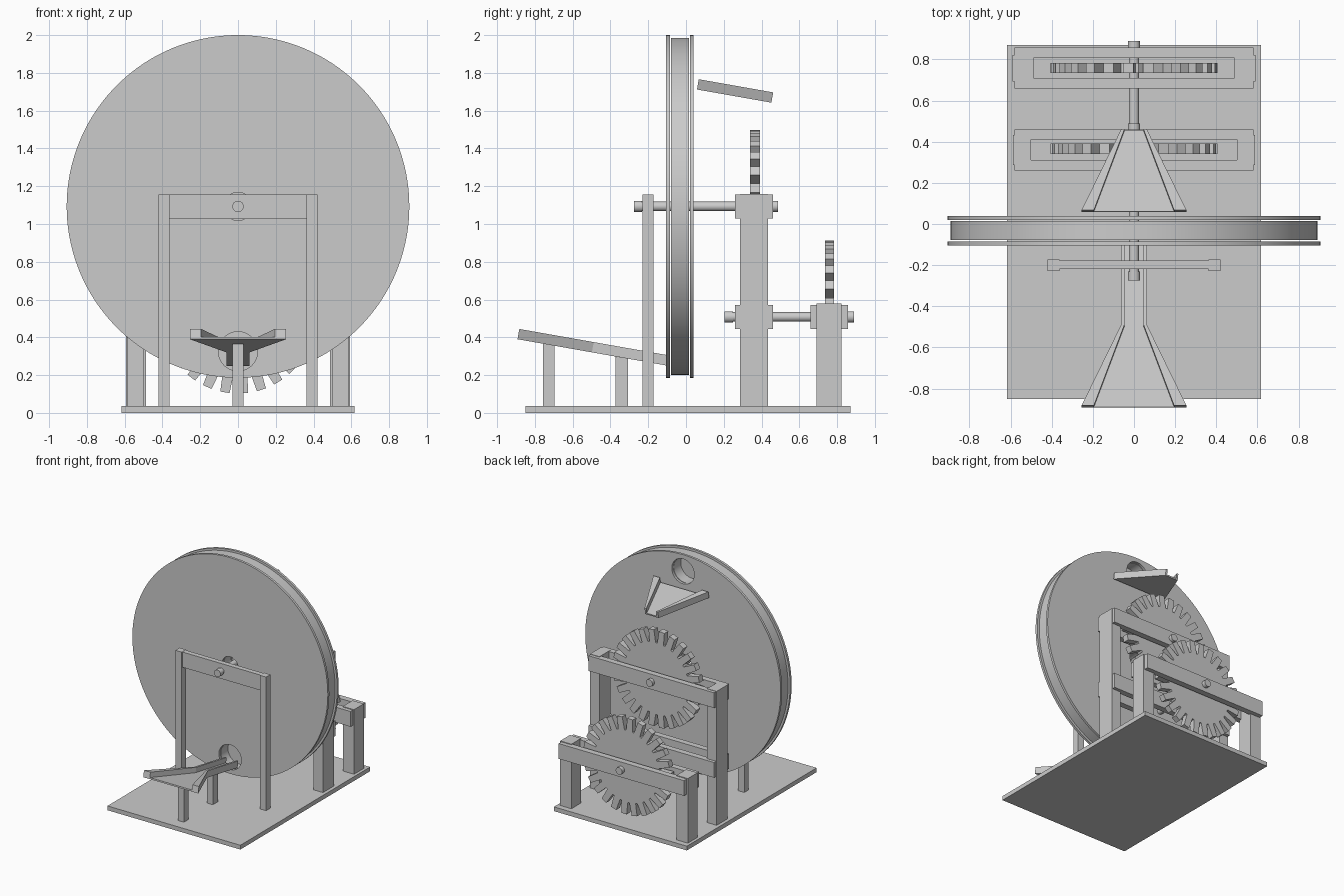
import bpy, bmesh, math
from mathutils import Vector, Matrix

if "Cube" in bpy.data.objects:
    bpy.data.objects.remove(bpy.data.objects["Cube"])

grey = bpy.data.materials.new("plain grey")
grey.diffuse_color = (0.6, 0.6, 0.6, 1)
grey.use_nodes = True
grey.node_tree.nodes["Principled BSDF"].inputs["Base Color"].default_value = grey.diffuse_color


def finish(ob, smooth=False):
    ob.data.materials.clear()
    ob.data.materials.append(grey)
    if smooth:
        bpy.ops.object.select_all(action='DESELECT')
        ob.select_set(True)
        bpy.context.view_layer.objects.active = ob
        bpy.ops.object.shade_smooth_by_angle(angle=math.radians(30))
    return ob


def prism(name, pts, vec, matrix=Matrix()):
    """Extrude a flat polygon along a vector."""
    bm = bmesh.new()
    face = bm.faces.new([bm.verts.new(p) for p in pts])
    ext = bmesh.ops.extrude_face_region(bm, geom=[face], use_keep_orig=True)
    verts = [g for g in ext["geom"] if isinstance(g, bmesh.types.BMVert)]
    bmesh.ops.translate(bm, verts=verts, vec=Vector(vec))
    bmesh.ops.recalc_face_normals(bm, faces=bm.faces)
    me = bpy.data.meshes.new(name)
    bm.to_mesh(me)
    bm.free()
    ob = bpy.data.objects.new(name, me)
    ob.matrix_world = matrix
    bpy.context.collection.objects.link(ob)
    return finish(ob)


def box(name, x0, x1, y0, y1, z0, z1):
    return prism(name, [(x0, y0, z0), (x1, y0, z0), (x1, y1, z0), (x0, y1, z0)], (0, 0, z1 - z0))


def circle(r, cz=0, n=96):
    return [(r * math.cos(2 * math.pi * i / n), cz + r * math.sin(2 * math.pi * i / n)) for i in range(n)]


def plate(name, loops, y0, y1, z):
    """Upright plate from an outline and holes, given in the x-z plane."""
    cu = bpy.data.curves.new(name, 'CURVE')
    cu.dimensions = '2D'
    cu.fill_mode = 'BOTH'
    cu.extrude = (y1 - y0) / 2
    for pts in loops:
        sp = cu.splines.new('POLY')
        sp.points.add(len(pts) - 1)
        for p, (a, b) in zip(sp.points, pts):
            p.co = (a, b, 0, 1)
        sp.use_cyclic_u = True
    ob = bpy.data.objects.new(name, cu)
    ob.location = (0, (y0 + y1) / 2, z)
    ob.rotation_euler = (math.pi / 2, 0, 0)
    bpy.context.collection.objects.link(ob)
    bpy.ops.object.select_all(action='DESELECT')
    ob.select_set(True)
    bpy.context.view_layer.objects.active = ob
    bpy.ops.object.convert(target='MESH')
    return finish(bpy.context.view_layer.objects.active, True)


def rod(name, r, y0, y1, z):
    bpy.ops.mesh.primitive_cylinder_add(vertices=32, radius=r, depth=y1 - y0,
                                        location=(0, (y0 + y1) / 2, z), rotation=(math.pi / 2, 0, 0))
    ob = bpy.context.object
    ob.name = name
    return finish(ob, True)


def gear(name, y0, y1, z, offset, teeth=26, root=0.30, tip=0.405):
    pts = []
    for i in range(teeth):
        a = offset + 2 * math.pi * i / teeth
        for r, w in ((root, -0.029), (tip, -0.025), (tip, 0.025), (root, 0.029)):
            pts.append((r * math.cos(a) - w * math.sin(a), r * math.sin(a) + w * math.cos(a)))
    return plate(name, [pts], y0, y1, z)


def chute(name, y, z, channel=0.0):
    """Sloping funnel tray, wide end first, with an optional narrow channel."""
    m = Matrix.Translation((0, y, z)) @ Matrix.Rotation(math.radians(-10), 4, 'X')
    L, h = 0.4, 0.055
    E = L + channel
    floor = [(-0.2, 0, 0), (0.2, 0, 0), (0.05, L, 0), (0.05, E, 0), (-0.05, E, 0), (-0.05, L, 0)]
    if not channel:
        floor = floor[:3] + floor[5:]
    prism(name + "_floor", floor, (0, 0, 0.012), m)
    for s, side in ((-1, "left"), (1, "right")):
        prism(f"{name}_{side}_wall", [(s * 0.255, 0, 0), (s * 0.062, L, 0), (s * 0.046, L, 0),
                                      (s * 0.195, 0, 0)], (0, 0, h), m)
        if channel:
            prism(f"{name}_{side}_channel_wall", [(s * 0.062, L, 0), (s * 0.062, E, 0), (s * 0.046, E, 0),
                                                  (s * 0.046, L, 0)], (0, 0, h), m)


WHEEL_Z, LOW_Z, R, HOLE = 1.093, 0.508, 0.907, 0.767

# base
box("base", -0.617, 0.617, -0.85, 0.87, 0, 0.036)

# wheel: drum between two discs, entry hole low in front, exit hole high behind
low, high, hub = circle(0.104, -HOLE, 48), circle(0.104, HOLE, 48), circle(0.075, 0, 48)
plate("wheel_front_disc", [circle(R, 0, 160), low, hub], -0.105, -0.085, WHEEL_Z)
plate("wheel_drum", [circle(0.892, 0, 160), low, high, hub], -0.079, 0.015, WHEEL_Z)
plate("wheel_back_disc", [circle(R, 0, 160), high, hub], 0.02, 0.04, WHEEL_Z)

# axles with end caps
for label, z, y0, y1, c0, c1 in (("wheel", WHEEL_Z, -0.275, 0.488, -0.232, 0.455),
                                 ("lower", LOW_Z, 0.203, 0.89, 0.25, 0.85)):
    rod(label + "_axle", 0.025, y0 + 0.005, y1 - 0.005, z)
    rod(label + "_axle_front_cap", 0.03, y0, c0, z)
    rod(label + "_axle_back_cap", 0.03, c1, y1, z)

# gears
gear("upper_gear", 0.34, 0.392, WHEEL_Z, 0)
gear("lower_gear", 0.735, 0.783, LOW_Z, math.radians(-86))

# front frame
for s in (-1, 1):
    a, b = sorted((s * 0.363, s * 0.421))
    box("front_frame_post", a, b, -0.229, -0.172, 0.036, 1.157)
box("front_frame_crossbar", -0.363, 0.363, -0.22, -0.178, 1.027, 1.155)

# rear frames: posts clasped by pairs of bars
for label, x0, x1, y0, y1, top in (("middle", 0.5, 0.588, 0.287, 0.433, 1.16),
                                   ("rear", 0.488, 0.592, 0.692, 0.822, 0.578)):
    for s in (-1, 1):
        a, b = sorted((s * x0, s * x1))
        box(label + "_frame_post", a, b, y0, y1, 0.036, top)
for y0, y1, z in ((0.26, 0.31, WHEEL_Z), (0.41, 0.46, WHEEL_Z), (0.26, 0.31, LOW_Z),
                  (0.41, 0.46, LOW_Z), (0.66, 0.71, LOW_Z), (0.807, 0.858, LOW_Z)):
    box("frame_bar", -0.582, 0.582, y0, y1, z - 0.064, z + 0.064)

# chutes: feed tray in front, catch tray behind
chute("feed_chute", -0.892, 0.39, 0.41)
chute("catch_chute", 0.058, 1.712)

# feed chute supports with sloped tops
for y0, y1, z0, z1 in ((-0.757, -0.697, 0.366, 0.356), (-0.373, -0.307, 0.298, 0.287)):
    prism("chute_support", [(-0.028, y0, 0.036), (-0.028, y1, 0.036), (-0.028, y1, z1),
                            (-0.028, y0, z0)], (0.056, 0, 0))
